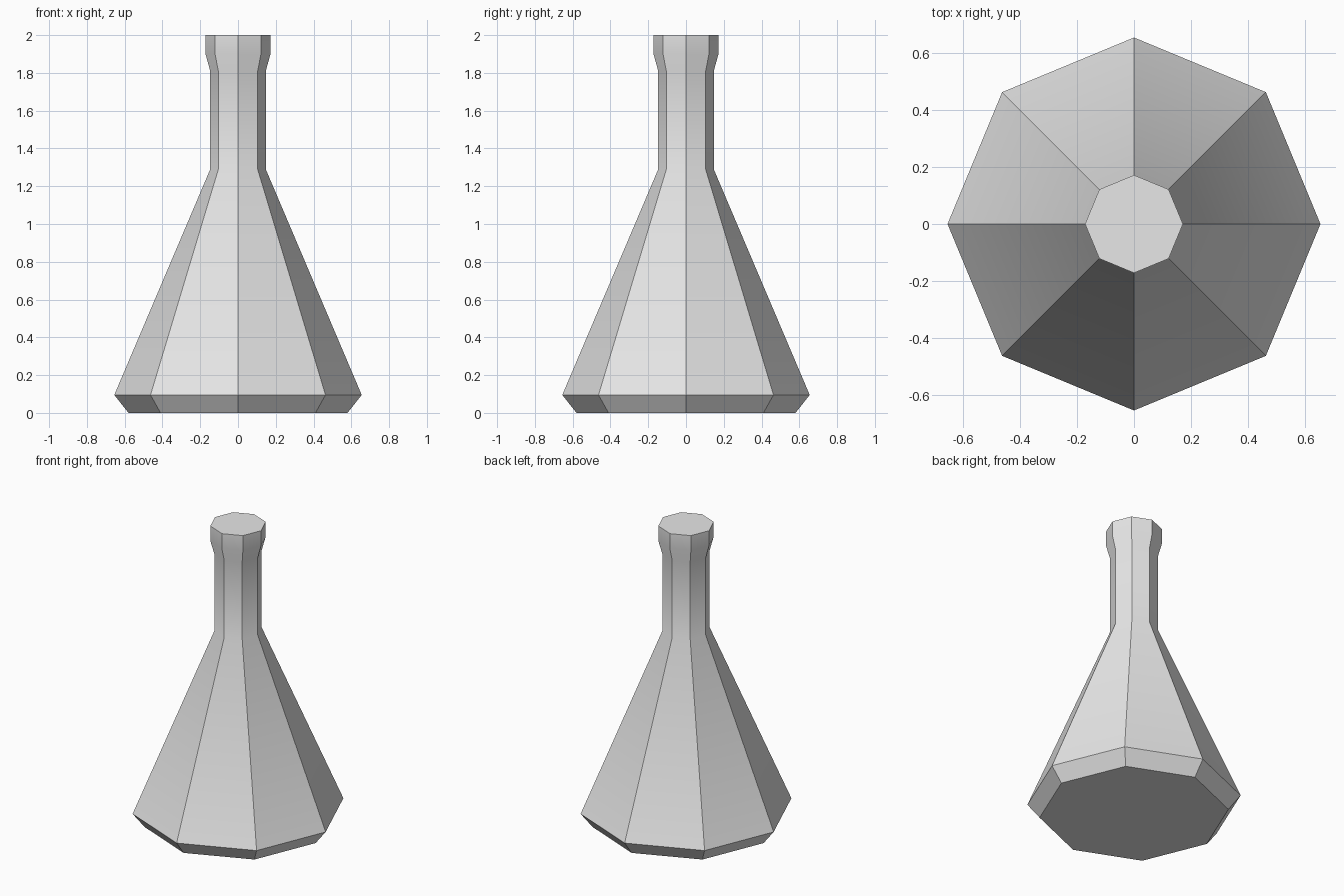
import bpy
import bmesh
from math import cos, sin, pi, radians

cube = bpy.data.objects.get("Cube")
if cube:
    bpy.data.objects.remove(cube, do_unlink=True)

SIDES = 8

# Single plain grey
grey = bpy.data.materials.new("light_grey")
grey.use_nodes = True
colour = (0.8, 0.8, 0.8, 1.0)
grey.diffuse_color = colour
grey.node_tree.nodes["Principled BSDF"].inputs["Base Color"].default_value = colour

# Flask outline as (radius, height): foot, shoulder, neck, lip
profile = [(0.58, 0), (0.655, 0.095), (0.147, 1.29),
           (0.147, 1.81), (0.172, 1.9), (0.172, 2)]

# Eight-sided rings joined by side walls
bm = bmesh.new()
rings = [[bm.verts.new((r * cos(2 * pi * i / SIDES), r * sin(2 * pi * i / SIDES), z))
          for i in range(SIDES)] for r, z in profile]
for low, high in zip(rings, rings[1:]):
    for i in range(SIDES):
        j = (i + 1) % SIDES
        bm.faces.new((low[i], low[j], high[j], high[i]))

# Closed base and top
bm.faces.new(rings[0][::-1])
bm.faces.new(rings[-1])

mesh = bpy.data.meshes.new("flask")
bm.to_mesh(mesh)
bm.free()
mesh.materials.append(grey)
flask = bpy.data.objects.new("flask", mesh)
bpy.context.collection.objects.link(flask)

# Smooth only along the gentle bends of each side
bpy.ops.object.select_all(action="DESELECT")
flask.select_set(True)
bpy.context.view_layer.objects.active = flask
bpy.ops.object.shade_smooth_by_angle(angle=radians(30))
